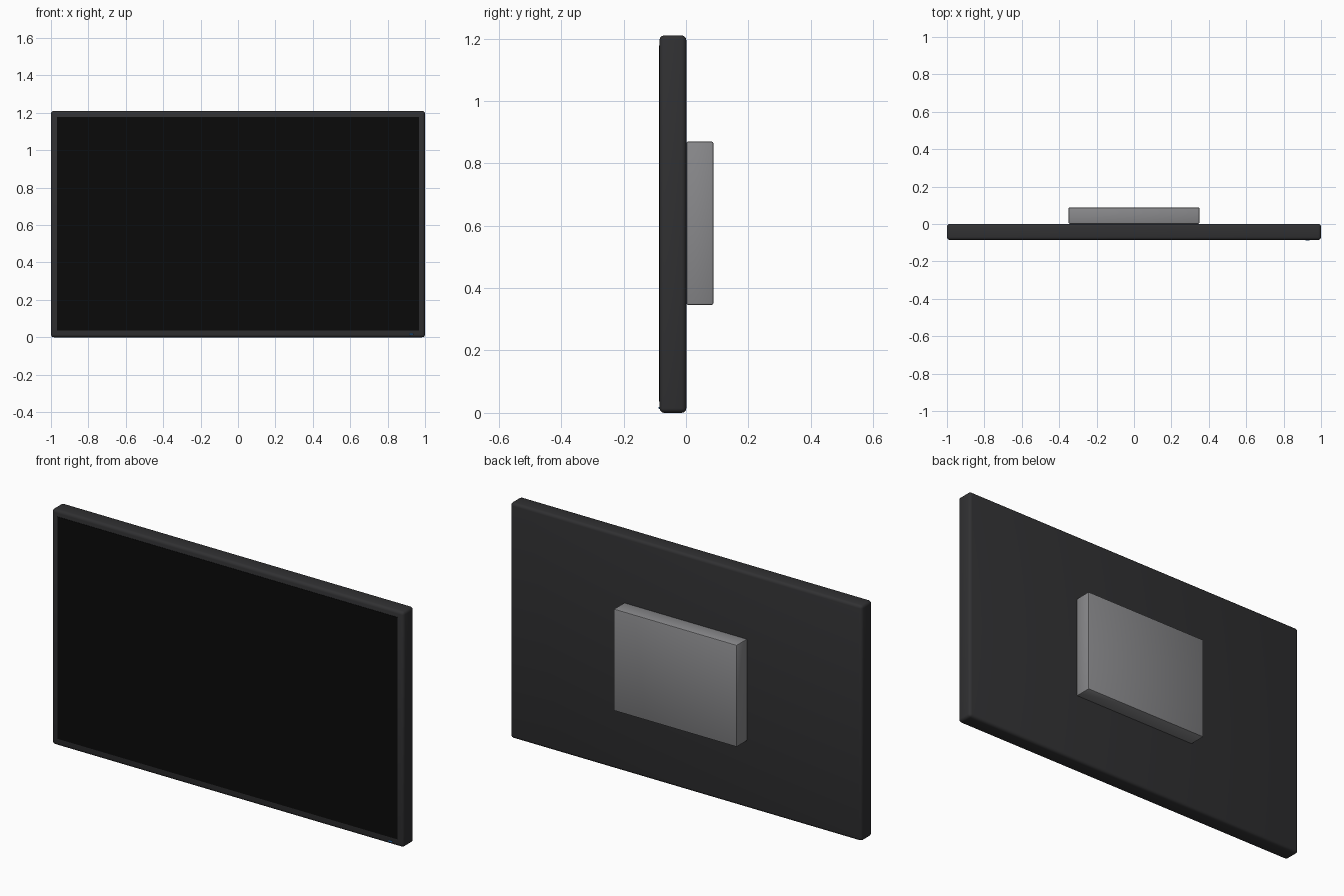
import bpy
import math

if "Cube" in bpy.data.objects:
    bpy.data.objects.remove(bpy.data.objects["Cube"])


def material(name, rgb):
    m = bpy.data.materials.new(name)
    m.diffuse_color = (*rgb, 1.0)
    m.use_nodes = True
    m.node_tree.nodes["Principled BSDF"].inputs["Base Color"].default_value = m.diffuse_color
    return m


def box(name, lo, hi, mat, bevel=0.0, segments=3):
    """Rounded box spanning the corners lo..hi."""
    centre = [(a + b) / 2 for a, b in zip(lo, hi)]
    bpy.ops.mesh.primitive_cube_add(size=1, location=centre)
    ob = bpy.context.object
    ob.name = name
    ob.scale = [b - a for a, b in zip(lo, hi)]
    bpy.ops.object.transform_apply(location=False, rotation=False, scale=True)
    ob.data.materials.append(mat)
    if bevel:
        mod = ob.modifiers.new("rounding", "BEVEL")
        mod.width = bevel
        mod.segments = segments
        bpy.ops.object.modifier_apply(modifier=mod.name)
        bpy.ops.object.shade_smooth_by_angle(angle=math.radians(40))
    return ob


casing = material("dark_casing", (0.03, 0.03, 0.032))
glass = material("black_glass", (0.003, 0.003, 0.003))
metal = material("mount_grey", (0.25, 0.25, 0.26))
blue = material("indicator_blue", (0.05, 0.3, 0.8))

# Main panel casing
box("casing", (-1, -0.085, 0), (1, 0.001, 1.21), casing, 0.015)

# Display surface, just proud of the bezel
box("screen", (-0.967, -0.0865, 0.037), (0.967, -0.08, 1.178), glass)

# Wall mount block on the back
box("wall_mount", (-0.35, 0.001, 0.346), (0.35, 0.088, 0.87), metal, 0.006, 2)

# Power indicator in the lower right bezel
box("power_light", (0.916, -0.088, 0.013), (0.937, -0.082, 0.019), blue, 0.001, 1)
